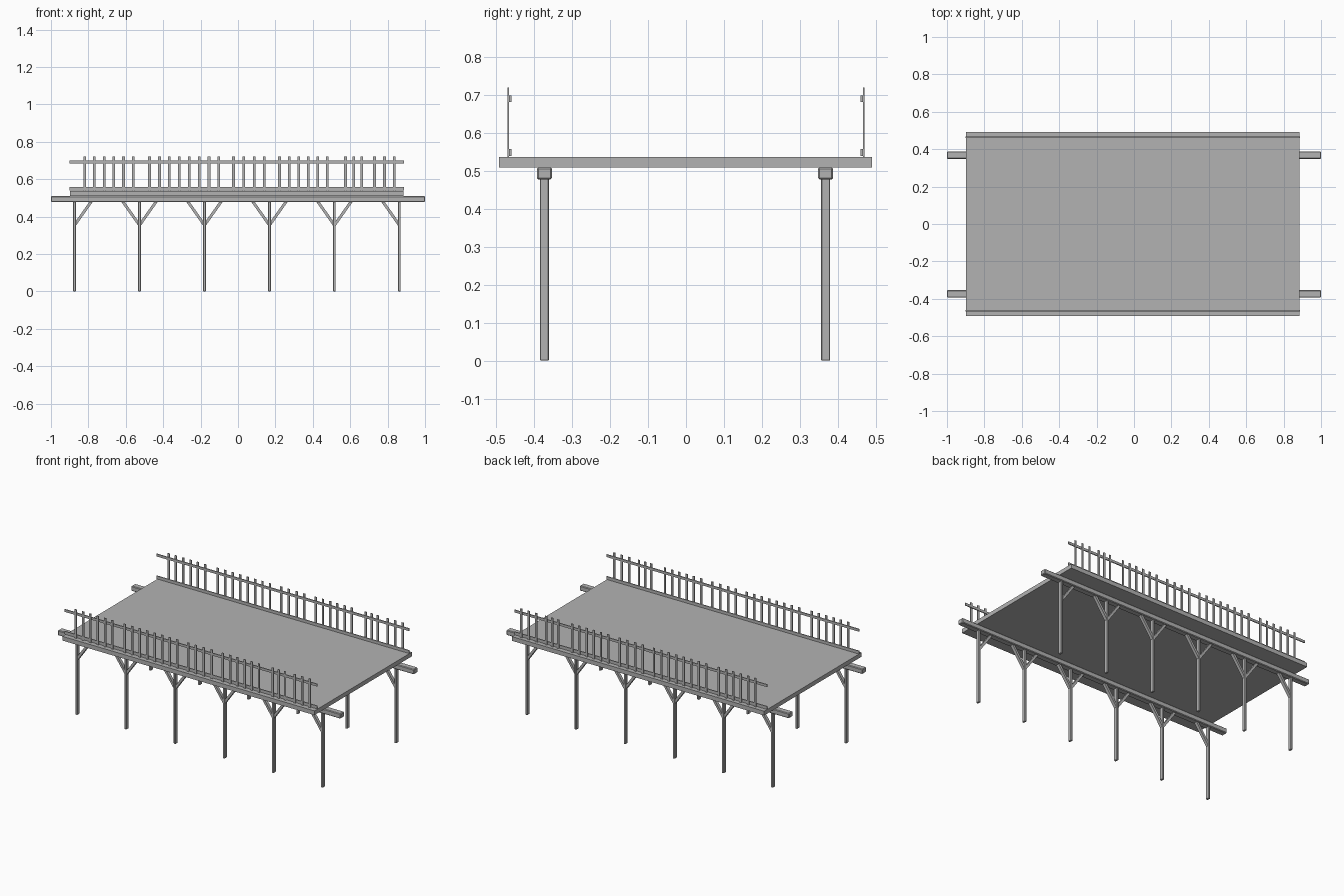
import bpy
import bmesh
from mathutils import Matrix, Vector

if "Cube" in bpy.data.objects:
    bpy.data.objects.remove(bpy.data.objects["Cube"], do_unlink=True)

grey = bpy.data.materials.new("weathered_grey")
grey.use_nodes = True
COLOUR = (0.45, 0.45, 0.45, 1)
grey.diffuse_color = COLOUR
grey.node_tree.nodes["Principled BSDF"].inputs["Base Color"].default_value = COLOUR


def add_box(bm, low, high, matrix=Matrix()):
    low, high = Vector(low), Vector(high)
    fit = Matrix.Translation((low + high) / 2) @ Matrix.Diagonal((*(high - low), 1))
    bmesh.ops.create_cube(bm, size=1, matrix=matrix @ fit)


def add_strut(bm, start, end, thick, depth):
    # Square bar running from start to end in the xz plane
    start, end = Vector(start), Vector(end)
    turn = (end - start).to_track_quat('X', 'Y').to_matrix().to_4x4()
    length = (end - start).length
    t, d = thick / 2, depth / 2
    # The Y-up tracking keeps the bar's z axis either along y or in the plane
    if abs(turn.col[2].y) > 0.5:
        low, high = (0, -t, -d), (length, t, d)
    else:
        low, high = (0, -d, -t), (length, d, t)
    add_box(bm, low, high, Matrix.Translation(start) @ turn)


def finish(name, bm, bevel=0):
    mesh = bpy.data.meshes.new(name)
    bm.to_mesh(mesh)
    bm.free()
    mesh.materials.append(grey)
    obj = bpy.data.objects.new(name, mesh)
    bpy.context.collection.objects.link(obj)
    if bevel:
        mod = obj.modifiers.new("chamfer", 'BEVEL')
        mod.width = bevel
        mod.segments = 1
    return obj


# Deck slab
bm = bmesh.new()
add_box(bm, (-0.897, -0.493, 0.51), (0.886, 0.491, 0.537))
finish("deck", bm)

POSTS = [-0.874 + 0.3474 * i for i in range(6)]
GROUPS = [(-0.82, 6, 0.052), (-0.473, 8, 0.053), (-0.024, 4, 0.055),
          (0.222, 6, 0.051), (0.575, 3, 0.043), (0.73, 3, 0.053)]
SLATS = [x + i * step for x, count, step in GROUPS for i in range(count)]

for side, sign, beam_y in (("front", -1, -0.3735), ("back", 1, 0.3685)):
    # Long beam under the deck
    bm = bmesh.new()
    add_box(bm, (-1, beam_y - 0.02, 0.478), (1, beam_y + 0.02, 0.51))
    finish(side + "_beam", bm, 0.004)

    # Posts
    bm = bmesh.new()
    for x in POSTS:
        add_box(bm, (x - 0.007, beam_y - 0.012, 0), (x + 0.007, beam_y + 0.012, 0.48))
    finish(side + "_posts", bm, 0.002)

    # Diagonal braces, only inward at both ends
    bm = bmesh.new()
    for i, x in enumerate(POSTS):
        for way in (-1, 1):
            if (i, way) not in ((0, -1), (5, 1)):
                add_strut(bm, (x, beam_y, 0.354), (x + way * 0.094, beam_y, 0.487),
                          0.015, 0.02)
    finish(side + "_braces", bm)

    # Railing slats
    slat_y = sign * 0.469
    bm = bmesh.new()
    for x in SLATS:
        add_box(bm, (x - 0.007, slat_y - 0.0025, 0.537), (x + 0.007, slat_y + 0.0025, 0.721))
    finish(side + "_slats", bm)

    # Top and bottom rails on the inner face of the slats
    rail_y = sign * 0.464
    for level, low, high in (("top", 0.683, 0.699), ("bottom", 0.54, 0.559)):
        bm = bmesh.new()
        add_box(bm, (-0.9, rail_y - 0.003, low), (0.887, rail_y + 0.003, high))
        finish(side + "_" + level + "_rail", bm)
